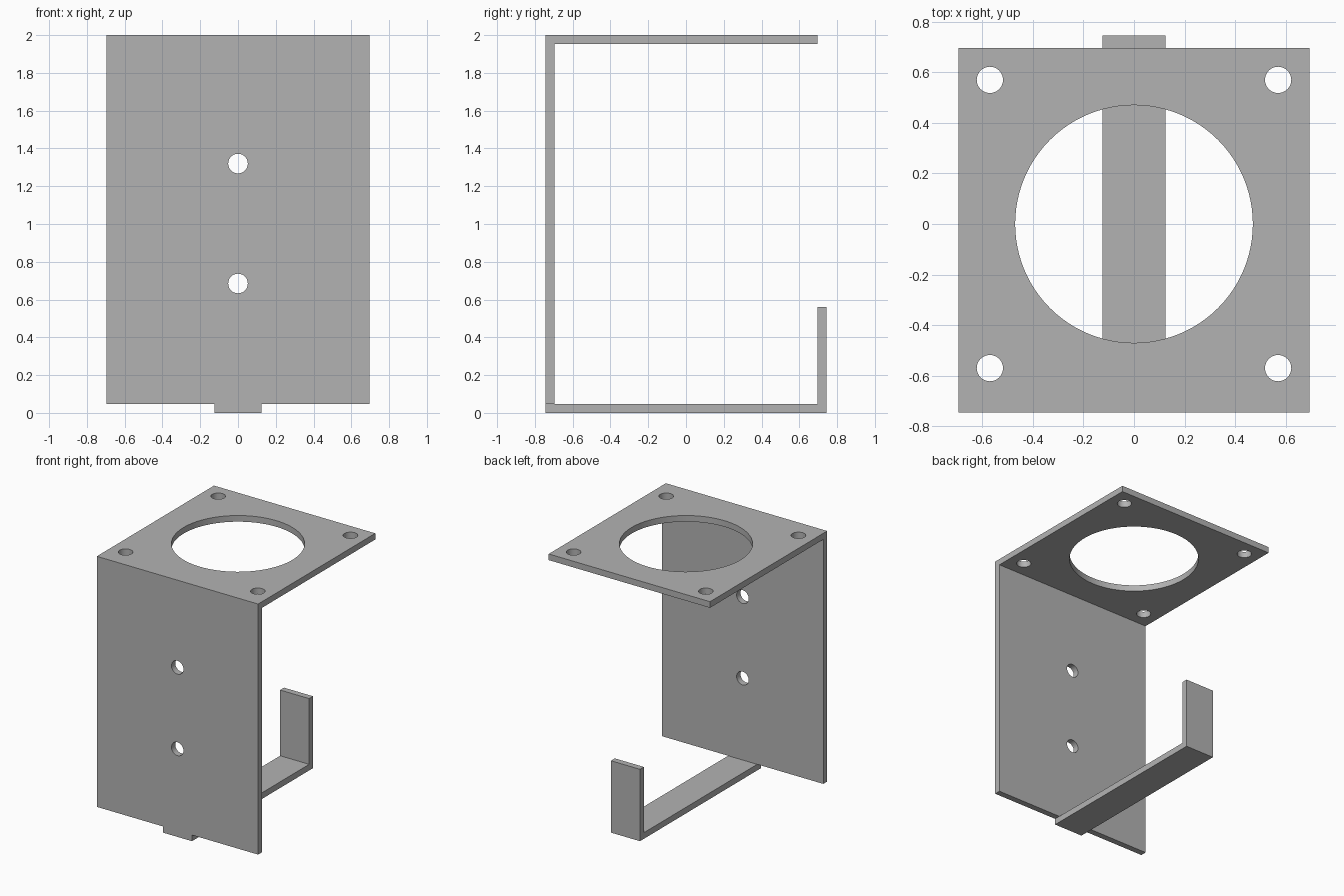
import bpy, bmesh, math
from mathutils import Matrix, Vector

cube = bpy.data.objects.get("Cube")
if cube:
    bpy.data.objects.remove(cube, do_unlink=True)

T = 0.048                # sheet thickness
HALF_W = 0.695           # half width of the bracket
FRONT, BACK = -0.745, 0.745

grey = bpy.data.materials.new("plain_grey")
grey.use_nodes = True
colour = (0.45, 0.45, 0.45, 1)
grey.diffuse_color = colour
grey.node_tree.nodes["Principled BSDF"].inputs["Base Color"].default_value = colour


def make_object(name, bm):
    bmesh.ops.recalc_face_normals(bm, faces=bm.faces)
    mesh = bpy.data.meshes.new(name)
    bm.to_mesh(mesh)
    bm.free()
    mesh.materials.append(grey)
    obj = bpy.data.objects.new(name, mesh)
    bpy.context.collection.objects.link(obj)
    return obj


def extrude_profile(name, points, half_width):
    """Extrude a (y, z) side profile across x."""
    bm = bmesh.new()
    face = bm.faces.new([bm.verts.new((-half_width, y, z)) for y, z in points])
    new = bmesh.ops.extrude_face_region(bm, geom=[face])["geom"]
    verts = [v for v in new if isinstance(v, bmesh.types.BMVert)]
    bmesh.ops.translate(bm, verts=verts, vec=(2 * half_width, 0, 0))
    return make_object(name, bm)


def drill(obj, centre, radius, segments, along_y=False):
    """Cut a round hole through the sheet."""
    turn = Matrix.Rotation(math.pi / 2, 4, 'X') if along_y else Matrix()
    bm = bmesh.new()
    bmesh.ops.create_cone(bm, cap_ends=True, segments=segments, radius1=radius,
                          radius2=radius, depth=T * 4,
                          matrix=Matrix.Translation(Vector(centre)) @ turn)
    cutter = make_object("hole_cutter", bm)
    cutter.hide_render = True
    mod = obj.modifiers.new("hole", 'BOOLEAN')
    mod.operation, mod.solver, mod.object = 'DIFFERENCE', 'EXACT', cutter
    bpy.context.view_layer.objects.active = obj
    bpy.ops.object.modifier_apply(modifier=mod.name)
    bpy.data.objects.remove(cutter, do_unlink=True)


# Front wall and top plate, bent from one sheet
bracket = extrude_profile("bracket", [
    (FRONT, T), (FRONT + T, T), (FRONT + T, 2 - T),
    (BACK - T, 2 - T), (BACK - T, 2), (FRONT, 2)], HALF_W)

# Large opening and corner screw holes in the top plate
drill(bracket, (0, 0, 2 - T / 2), 0.47, 96)
for x in (-0.57, 0.57):
    for y in (-0.57, 0.57):
        drill(bracket, (x, y, 2 - T / 2), 0.052, 32)

# Two mounting holes in the front wall
for z in (0.685, 1.32):
    drill(bracket, (0, FRONT + T / 2, z), 0.052, 32, along_y=True)

# Narrow strip under the wall, turned up at the back
hook = extrude_profile("hook_strip", [
    (FRONT, 0), (BACK, 0), (BACK, 0.56), (BACK - T, 0.56),
    (BACK - T, T), (FRONT, T)], 0.125)

# Smooth hole walls, sharp sheet edges
for obj in (bracket, hook):
    bpy.ops.object.select_all(action='DESELECT')
    obj.select_set(True)
    bpy.context.view_layer.objects.active = obj
    bpy.ops.object.shade_smooth_by_angle(angle=math.radians(30))
